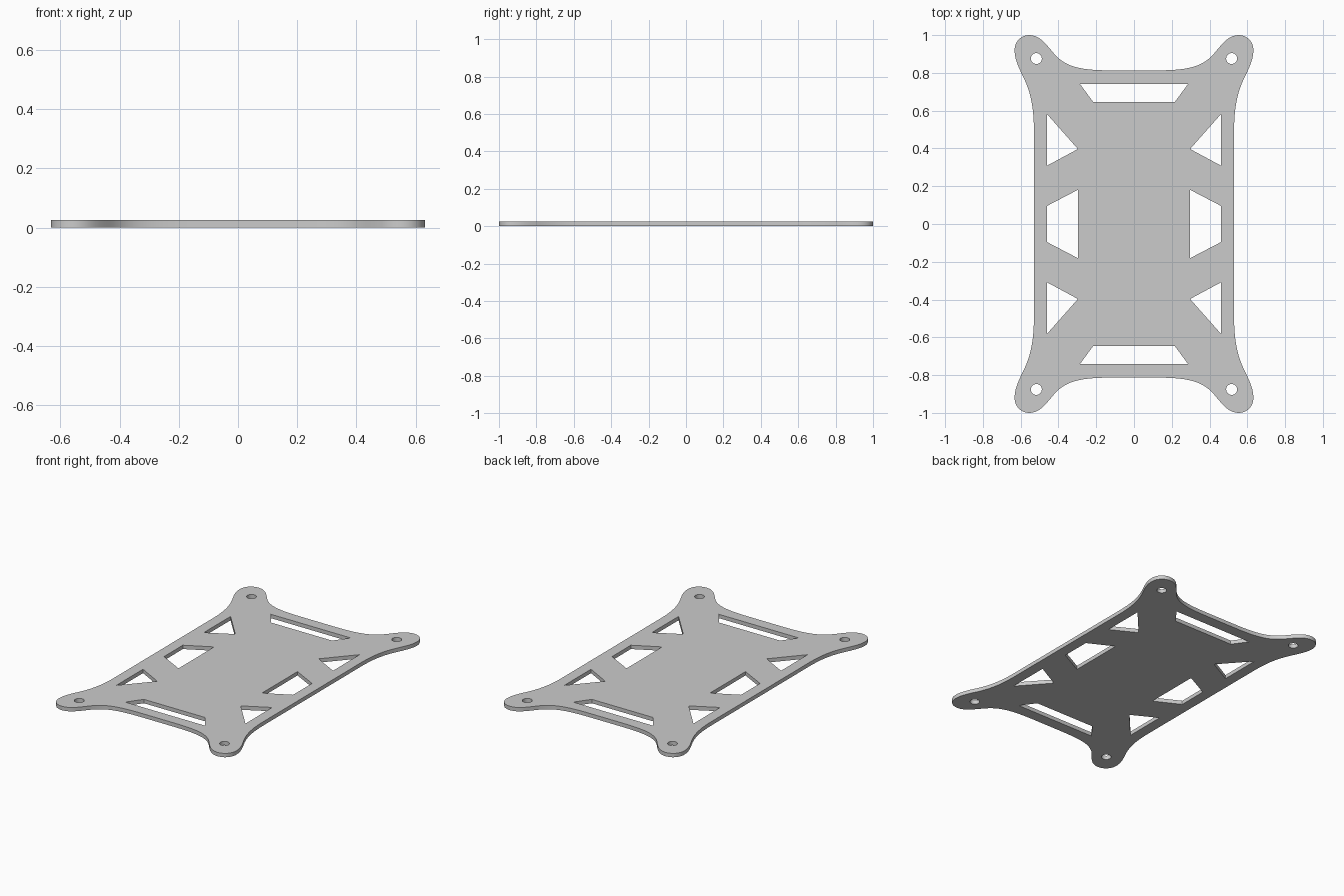
import bpy, bmesh, math
from mathutils import Vector
from mathutils.geometry import interpolate_bezier

if "Cube" in bpy.data.objects:
    bpy.data.objects.remove(bpy.data.objects["Cube"])

THICK = 0.025

curve = bpy.data.curves.new("mounting_plate", 'CURVE')
curve.dimensions = '2D'
curve.fill_mode = 'BOTH'
curve.extrude = THICK / 2


def add_loop(points):
    s = curve.splines.new('POLY')
    s.points.add(len(points) - 1)
    for p, (x, y) in zip(s.points, points):
        p.co = (x, y, 0, 1)
    s.use_cyclic_u = True


def flip(points, sx, sy):
    return [(x * sx, y * sy) for x, y in points]


# Outline: one quarter as Bezier segments (start, handle, handle, end), then mirrored
segments = [
    ((0.10, 0.813), (0.27, 0.813), (0.355, 0.825), (0.42, 0.898)),
    ((0.42, 0.898), (0.465, 0.95), (0.495, 0.998), (0.553, 1.0)),
    ((0.553, 1.0), (0.60, 1.0), (0.632, 0.965), (0.632, 0.92)),
    ((0.632, 0.92), (0.632, 0.875), (0.615, 0.84), (0.597, 0.80)),
    ((0.597, 0.80), (0.555, 0.72), (0.53, 0.64), (0.53, 0.50)),
]
quarter = []
for seg in segments:
    pts = interpolate_bezier(*[Vector((x, y, 0)) for x, y in seg], 13)
    quarter += [(p.x, p.y) for p in pts[(1 if quarter else 0):]]
right = quarter + flip(quarter, 1, -1)[::-1]
add_loop(right + flip(right, -1, 1)[::-1])

# Corner screw holes and triangular side windows
hole = [(0.517 + 0.029 * math.cos(i * math.tau / 32),
         0.876 + 0.029 * math.sin(i * math.tau / 32)) for i in range(32)]
triangle = [(0.46, 0.581), (0.46, 0.309), (0.297, 0.397)]
for sx in (1, -1):
    for sy in (1, -1):
        add_loop(flip(hole, sx, sy))
        add_loop(flip(triangle, sx, sy))

# Middle side windows and end slots
window = [(0.46, 0.096), (0.46, -0.096), (0.297, -0.181), (0.297, 0.181)]
slot = [(-0.285, 0.74), (0.285, 0.74), (0.217, 0.647), (-0.217, 0.647)]
for s in (1, -1):
    add_loop(flip(window, s, 1))
    add_loop(flip(slot, 1, s))

# Turn the filled curve into a solid plate standing on z = 0
tmp = bpy.data.objects.new("plate_curve", curve)
bpy.context.collection.objects.link(tmp)
deps = bpy.context.evaluated_depsgraph_get()
mesh = bpy.data.meshes.new_from_object(tmp.evaluated_get(deps))
bpy.data.objects.remove(tmp)

bm = bmesh.new()
bm.from_mesh(mesh)
bmesh.ops.remove_doubles(bm, verts=bm.verts, dist=1e-5)
bmesh.ops.translate(bm, verts=bm.verts, vec=(0, 0, THICK / 2))
bmesh.ops.recalc_face_normals(bm, faces=bm.faces)
bm.to_mesh(mesh)
bm.free()

plate = bpy.data.objects.new("mounting_plate", mesh)
bpy.context.collection.objects.link(plate)
bpy.context.view_layer.objects.active = plate
plate.select_set(True)
bpy.ops.object.shade_smooth_by_angle(angle=math.radians(30))
